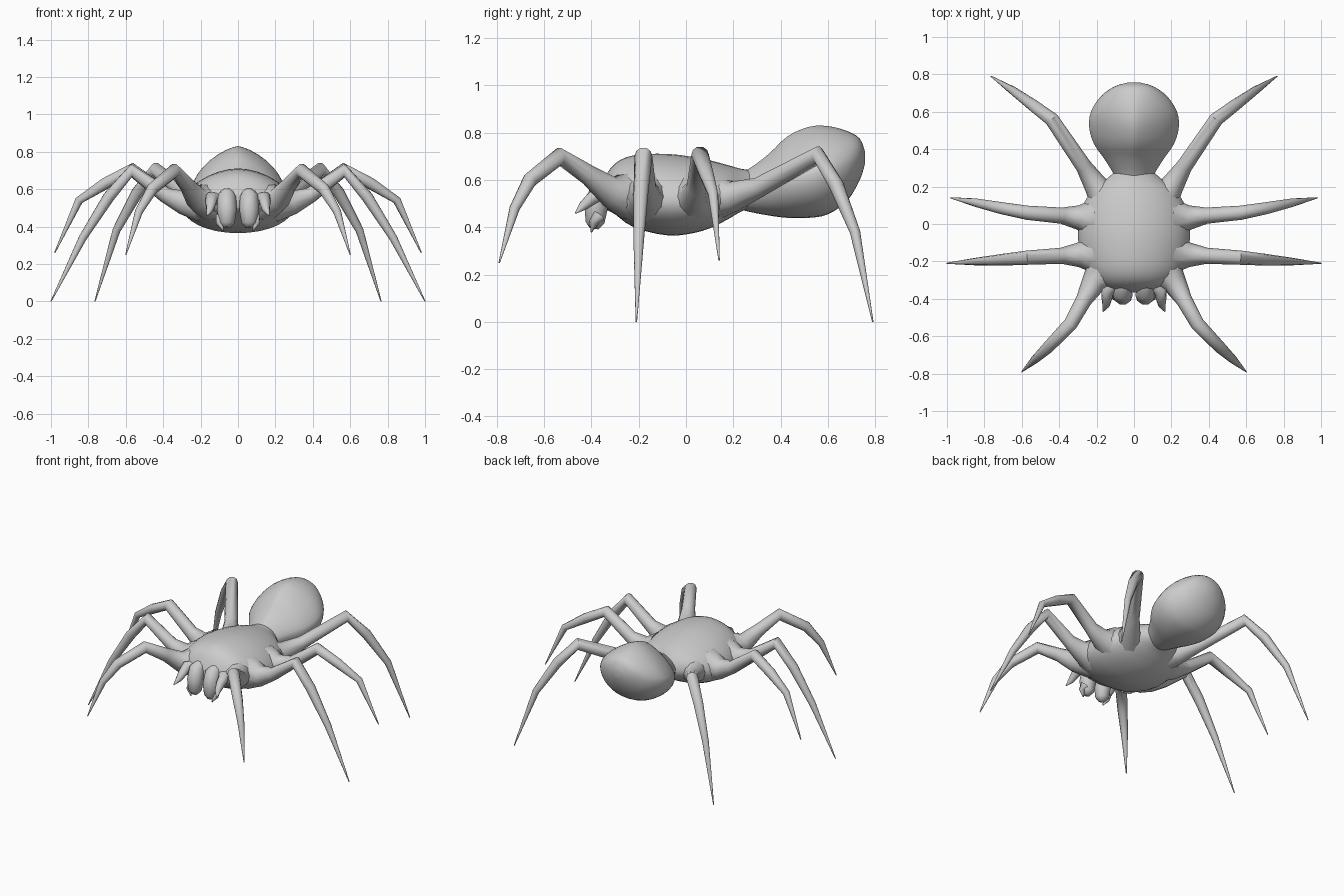
import bpy, bmesh, math
from mathutils import Vector

cube = bpy.data.objects.get("Cube")
if cube:
    bpy.data.objects.remove(cube)

grey = bpy.data.materials.new("plain grey")
grey.use_nodes = True
grey.diffuse_color = (0.6, 0.6, 0.6, 1)
grey.node_tree.nodes["Principled BSDF"].inputs["Base Color"].default_value = (0.6, 0.6, 0.6, 1)


def loft(name, rings, angle=40):
    """Skin a list of closed rings and cap both ends."""
    bm = bmesh.new()
    loops = [[bm.verts.new(p) for p in ring] for ring in rings]
    for a, b in zip(loops, loops[1:]):
        for i in range(len(a)):
            j = (i + 1) % len(a)
            bm.faces.new((a[i], a[j], b[j], b[i]))
    bm.faces.new(loops[0])
    bm.faces.new(loops[-1])
    bmesh.ops.recalc_face_normals(bm, faces=bm.faces)
    mesh = bpy.data.meshes.new(name)
    bm.to_mesh(mesh)
    bm.free()
    mesh.materials.append(grey)
    obj = bpy.data.objects.new(name, mesh)
    bpy.context.collection.objects.link(obj)
    bpy.ops.object.select_all(action="DESELECT")
    obj.select_set(True)
    bpy.context.view_layer.objects.active = obj
    bpy.ops.object.shade_smooth_by_angle(angle=math.radians(angle))
    return obj


def smooth_keys(keys, steps):
    """Spline through key rows."""
    out = []
    for i in range(len(keys) - 1):
        p = [keys[max(0, min(len(keys) - 1, i + k))] for k in (-1, 0, 1, 2)]
        for s in range(steps):
            t = s / steps
            out.append([0.5 * (2 * b + (c - a) * t + (2 * a - 5 * b + 4 * c - d) * t * t
                               + (3 * b - a - 3 * c + d) * t ** 3) for a, b, c, d in zip(*p)])
    return out + [list(keys[-1])]


def body_ring(y, w, top, bottom, mid, peak, sides=32):
    """Cross-section whose upper half gets more pointed as peak drops below 2."""
    pts = []
    for i in range(sides):
        a = 2 * math.pi * i / sides
        c, s = math.cos(a), math.sin(a)
        e = 2 / peak if s > 0 else 1
        x = math.copysign(abs(c) ** e, c) * w
        z = mid + (abs(s) ** e * (top - mid) if s > 0 else s * (mid - bottom))
        pts.append((x, y, z))
    return pts


def tube(name, path, radii, side=1, sides=10):
    """Tapering jointed limb; side=-1 mirrors it across x."""
    pts = [Vector((x * side, y, z)) for x, y, z in path]
    rings = []
    for i, p in enumerate(pts):
        t = (pts[min(i + 1, len(pts) - 1)] - pts[max(i - 1, 0)]).normalized()
        u = Vector((-t.y, t.x, 0)).normalized()
        v = t.cross(u)
        angles = [2 * math.pi * k / sides for k in range(sides)]
        rings.append([p + radii[i] * (u * math.cos(a) + v * math.sin(a)) for a in angles])
    return loft(name, rings, 60)


# Thorax: y, half width, top, bottom, widest height, peak
thorax = [
    (-0.365, 0.07, 0.57, 0.50, 0.53, 2),
    (-0.345, 0.14, 0.61, 0.48, 0.53, 2),
    (-0.30, 0.21, 0.67, 0.455, 0.53, 1.9),
    (-0.22, 0.27, 0.705, 0.40, 0.52, 1.8),
    (-0.07, 0.30, 0.71, 0.365, 0.51, 1.8),
    (0.07, 0.285, 0.69, 0.385, 0.51, 1.8),
    (0.17, 0.23, 0.665, 0.43, 0.53, 1.8),
    (0.23, 0.16, 0.648, 0.465, 0.54, 1.8),
    (0.29, 0.09, 0.64, 0.49, 0.55, 1.8),
]
loft("thorax", [body_ring(*k) for k in smooth_keys(thorax, 3)])

# Abdomen: teardrop with a ridged top
abdomen = [
    (0.21, 0.08, 0.62, 0.48, 0.55, 1.8),
    (0.27, 0.11, 0.65, 0.465, 0.56, 1.6),
    (0.35, 0.16, 0.71, 0.45, 0.58, 1.45),
    (0.43, 0.215, 0.785, 0.44, 0.60, 1.4),
    (0.52, 0.24, 0.825, 0.44, 0.62, 1.4),
    (0.60, 0.23, 0.828, 0.455, 0.64, 1.5),
    (0.68, 0.18, 0.808, 0.51, 0.66, 1.7),
    (0.735, 0.105, 0.775, 0.60, 0.69, 2),
    (0.757, 0.03, 0.72, 0.67, 0.695, 2),
]
loft("abdomen", [body_ring(*k) for k in smooth_keys(abdomen, 3)])

# Legs: root, flare, thigh, knee, shin, foot tip
legs = {
    "front_leg": [(0.15, -0.24, 0.54), (0.22, -0.32, 0.55), (0.27, -0.41, 0.62),
                  (0.34, -0.535, 0.70), (0.46, -0.66, 0.60), (0.53, -0.725, 0.48), (0.6, -0.79, 0.25)],
    "second_leg": [(0.21, -0.16, 0.53), (0.30, -0.165, 0.53), (0.39, -0.17, 0.57),
                   (0.57, -0.18, 0.70), (0.69, -0.19, 0.56), (0.83, -0.20, 0.34), (1.0, -0.21, 0.0)],
    "third_leg": [(0.21, 0.03, 0.53), (0.30, 0.035, 0.53), (0.39, 0.045, 0.57),
                  (0.57, 0.06, 0.705), (0.71, 0.085, 0.63), (0.85, 0.115, 0.54), (0.98, 0.14, 0.26)],
    "back_leg": [(0.13, 0.10, 0.53), (0.20, 0.20, 0.53), (0.27, 0.31, 0.57),
                 (0.44, 0.56, 0.705), (0.54, 0.635, 0.58), (0.65, 0.715, 0.38), (0.765, 0.79, 0.0)],
}
leg_radii = [0.11, 0.065, 0.043, 0.038, 0.032, 0.022, 0.003]

# Feelers and jaws beside and below the face
feeler = [(0.10, -0.31, 0.54), (0.145, -0.36, 0.55), (0.145, -0.40, 0.52), (0.15, -0.435, 0.49), (0.165, -0.468, 0.46)]
feeler_radii = [0.04, 0.035, 0.028, 0.02, 0.003]
jaw = [(0.055, -0.31, 0.58), (0.06, -0.36, 0.56), (0.06, -0.38, 0.49), (0.06, -0.385, 0.42), (0.06, -0.39, 0.395)]
jaw_radii = [0.035, 0.05, 0.053, 0.042, 0.02]
fang = [(0.09, -0.37, 0.45), (0.10, -0.39, 0.42), (0.08, -0.40, 0.38)]

for side, label in ((1, "left"), (-1, "right")):
    for name, path in legs.items():
        tube(f"{label}_{name}", path, leg_radii, side)
    tube(f"{label}_feeler", feeler, feeler_radii, side)
    tube(f"{label}_jaw", jaw, jaw_radii, side)
    tube(f"{label}_fang", fang, [0.03, 0.02, 0.003], side)
